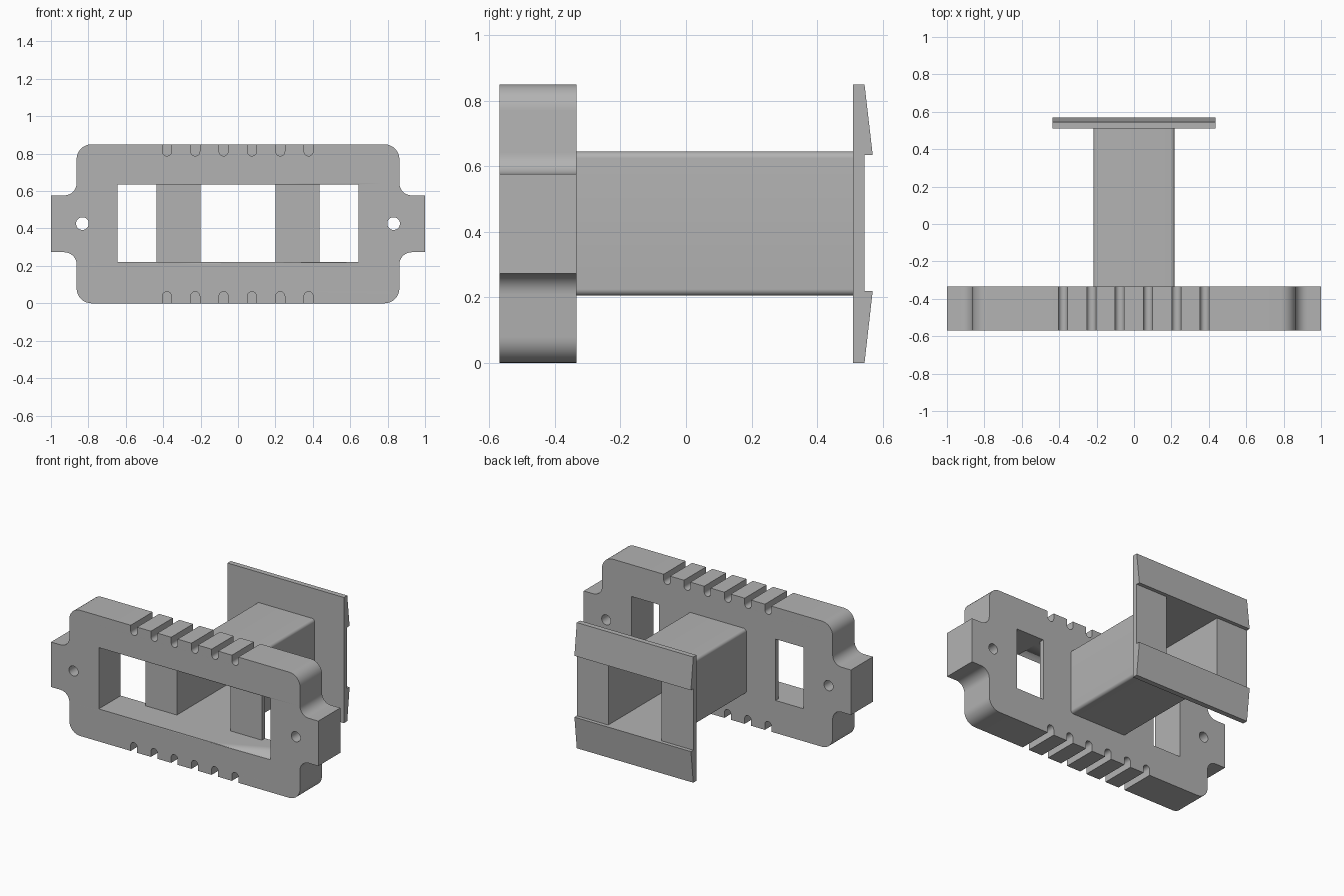
import bpy
import bmesh
from math import cos, sin, pi, tan
from mathutils import Vector, Matrix

cube = bpy.data.objects.get("Cube")
if cube:
    bpy.data.objects.remove(cube, do_unlink=True)

HEIGHT = 0.85
FRONT, BACK = -0.57, -0.335       # depth range of the front plate
TAIL, TAIL_BACK = 0.51, 0.545     # depth range of the rear flange
LOW, HIGH = 0.22, 0.635           # opening heights
BORE, FLANGE, WINDOW = 0.2, 0.436, 0.643

grey = bpy.data.materials.new("matte grey")
grey.use_nodes = True
colour = (0.45, 0.45, 0.45, 1)
grey.diffuse_color = colour
grey.node_tree.nodes["Principled BSDF"].inputs["Base Color"].default_value = colour


def rounded(corners, steps=8):
    """Turn (x, z, radius) corners into a loop of points with filleted corners."""
    loop = []
    for i, (x, z, r) in enumerate(corners):
        p = Vector((x, z))
        if r == 0:
            loop.append(p)
            continue
        a = (Vector(corners[i - 1][:2]) - p).normalized()
        b = (Vector(corners[(i + 1) % len(corners)][:2]) - p).normalized()
        half = a.angle(b) / 2
        centre = p + (a + b).normalized() * (r / sin(half))
        start = p + a * (r / tan(half)) - centre
        end = p + b * (r / tan(half)) - centre
        turn = start.angle_signed(end)
        for k in range(steps + 1):
            loop.append(centre + Matrix.Rotation(-turn * k / steps, 2) @ start)
    return loop


def rect(x0, x1, z0, z1, r=0):
    return rounded([(x0, z0, r), (x1, z0, r), (x1, z1, r), (x0, z1, r)])


def circle(x, z, r, n=32):
    return [Vector((x + r * cos(2 * pi * k / n), z + r * sin(2 * pi * k / n))) for k in range(n)]


def prism(name, loops, start, end, sideways=False):
    """Extrude an outline with holes along y, or along x when sideways."""
    curve = bpy.data.curves.new(name, "CURVE")
    curve.dimensions = "2D"
    curve.fill_mode = "BOTH"
    curve.extrude = (end - start) / 2
    for loop in loops:
        spline = curve.splines.new("POLY")
        spline.points.add(len(loop) - 1)
        for point, p in zip(spline.points, loop):
            point.co = (p.x, p.y, 0, 1)
        spline.use_cyclic_u = True
    temp = bpy.data.objects.new(name + " outline", curve)
    mesh = bpy.data.meshes.new_from_object(temp)
    bpy.data.objects.remove(temp)
    bpy.data.curves.remove(curve)
    mid = (start + end) / 2
    matrix = Matrix.Translation((0, mid, 0)) @ Matrix.Rotation(pi / 2, 4, "X")
    if sideways:
        matrix = Matrix.Translation((mid, 0, 0)) @ Matrix.Rotation(pi / 2, 4, "Z") @ Matrix.Rotation(pi / 2, 4, "X")
    bm = bmesh.new()
    bm.from_mesh(mesh)
    bm.transform(matrix)
    bmesh.ops.remove_doubles(bm, verts=bm.verts, dist=0.0001)
    bmesh.ops.recalc_face_normals(bm, faces=bm.faces)
    bm.to_mesh(mesh)
    bm.free()
    mesh.name = name
    mesh.materials.clear()
    mesh.materials.append(grey)
    obj = bpy.data.objects.new(name, mesh)
    bpy.context.collection.objects.link(obj)
    return obj


# Front plate outline: upper half with wire notches, then its mirror image
upper = [(-1, 0.577, 0), (-0.863, 0.577, 0.065), (-0.863, HEIGHT, 0.08)]
for i in range(6):
    c = -0.38 + 0.1515 * i
    upper += [(c - 0.024, HEIGHT, 0), (c - 0.024, 0.788, 0.0235),
              (c + 0.024, 0.788, 0.0235), (c + 0.024, HEIGHT, 0)]
upper += [(0.863, HEIGHT, 0.08), (0.863, 0.577, 0.065), (1, 0.577, 0)]
lower = [(x, HEIGHT - z, r) for x, z, r in reversed(upper)]

bore = rect(-BORE, BORE, LOW, HIGH)
plate = prism("front_plate", [
    rounded(upper + lower), bore,
    rect(-WINDOW, -FLANGE, LOW, HIGH), rect(FLANGE, WINDOW, LOW, HIGH),
    circle(-0.832, 0.426, 0.034), circle(0.832, 0.426, 0.034)], FRONT, BACK)

# Wide pocket in the front that leaves a thin wall at the back
pocket = prism("pocket_cutter", [rect(-WINDOW, WINDOW, LOW, HIGH)], FRONT - 0.1, BACK - 0.033)
pocket.hide_render = True
pocket.hide_viewport = True
cut = plate.modifiers.new("pocket", "BOOLEAN")
cut.operation = "DIFFERENCE"
cut.solver = "EXACT"
cut.object = pocket

# Hollow core tube between plate and flange
tube = prism("core_tube", [rect(-0.217, 0.217, 0.205, 0.645, 0.02), bore], BACK, TAIL)

# Rear flange with its two sloping lips
flange = prism("rear_flange", [rect(-FLANGE, FLANGE, 0, HEIGHT), bore], TAIL, TAIL_BACK)
parts = [plate, tube, flange]
for name, edge, inner in (("lower_lip", 0, LOW), ("upper_lip", HEIGHT, HIGH)):
    wedge = [Vector((TAIL_BACK, edge)), Vector((0.57, inner)), Vector((TAIL_BACK, inner))]
    parts.append(prism(name, [wedge], -FLANGE, FLANGE, sideways=True))

bpy.ops.object.select_all(action="DESELECT")
for obj in parts:
    obj.select_set(True)
bpy.context.view_layer.objects.active = plate
bpy.ops.object.shade_smooth_by_angle(angle=pi / 6)
